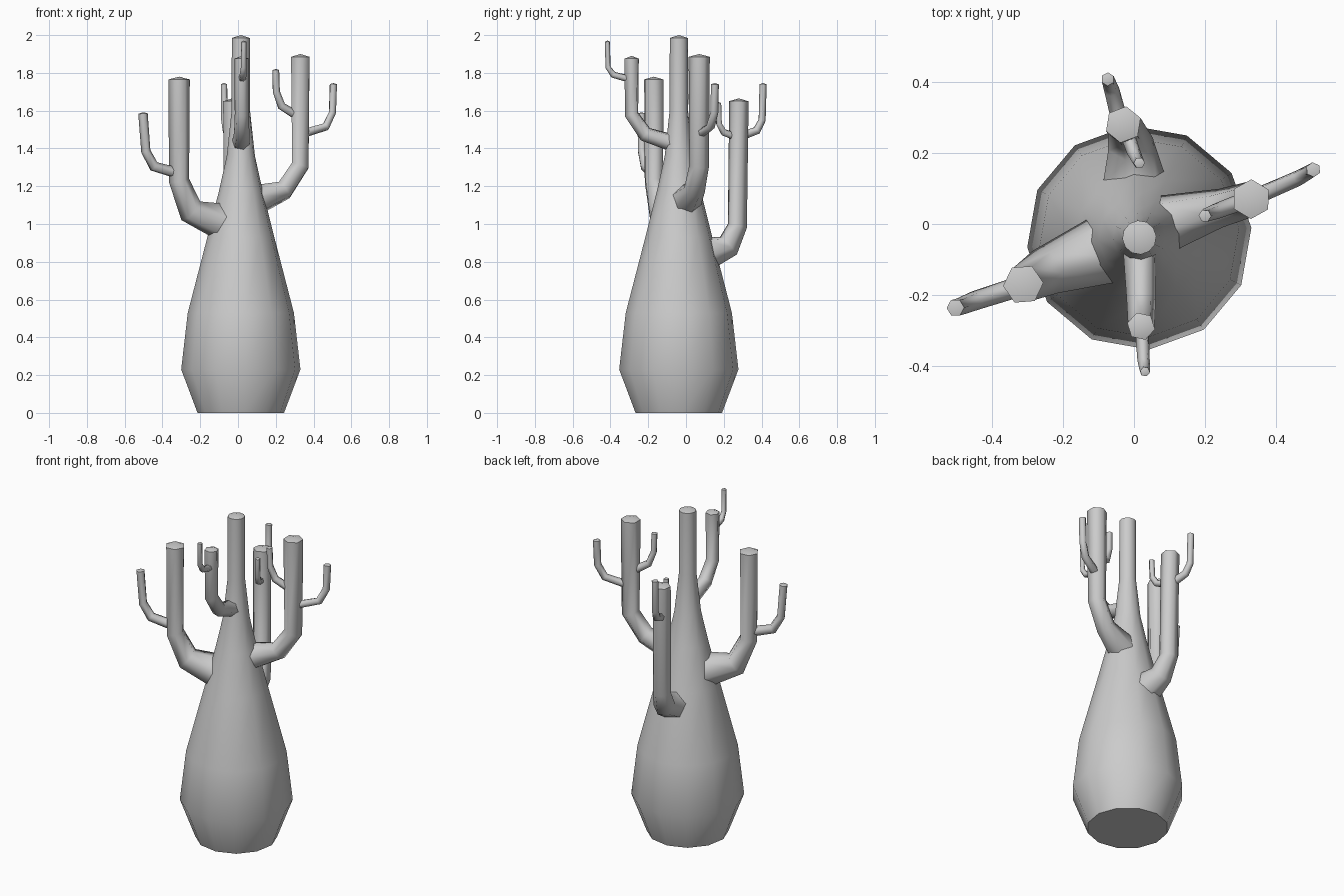
import bpy, bmesh, math
from mathutils import Vector

if "Cube" in bpy.data.objects:
    bpy.data.objects.remove(bpy.data.objects["Cube"])


def tube(name, pts, sides, phase=0.0, dome=0.015, base_cap=False):
    """Sweep a polygon along (x, y, z, radius) points, closing the end with a low point."""
    bm = bmesh.new()
    P = [Vector(p[:3]) for p in pts]
    seg = [(b - a).normalized() for a, b in zip(P, P[1:])]
    tang = [seg[0]] + [(a + b).normalized() for a, b in zip(seg, seg[1:])] + [seg[-1]]
    u = tang[0].orthogonal().normalized()
    if abs(tang[0].z) > 0.99:
        u = Vector((1, 0, 0))
    rings = []
    for i, (c, t) in enumerate(zip(P, tang)):
        if i:
            u = tang[i - 1].rotation_difference(t) @ u
        v = t.cross(u)
        ring = []
        for k in range(sides):
            a = phase + 2 * math.pi * k / sides
            ring.append(bm.verts.new(c + pts[i][3] * (math.cos(a) * u + math.sin(a) * v)))
        rings.append(ring)
    for r0, r1 in zip(rings, rings[1:]):
        for k in range(sides):
            n = (k + 1) % sides
            bm.faces.new((r0[k], r0[n], r1[n], r1[k]))
    tip = bm.verts.new(P[-1] + tang[-1] * dome)
    for k in range(sides):
        bm.faces.new((rings[-1][k], rings[-1][(k + 1) % sides], tip))
    if base_cap:
        bm.faces.new(rings[0][::-1])
    me = bpy.data.meshes.new(name)
    bm.to_mesh(me)
    bm.free()
    ob = bpy.data.objects.new(name, me)
    bpy.context.collection.objects.link(ob)
    bpy.ops.object.select_all(action='DESELECT')
    ob.select_set(True)
    bpy.context.view_layer.objects.active = ob
    bpy.ops.object.shade_smooth_by_angle(angle=math.radians(62))
    return ob


# Swollen trunk tapering to a thin neck
profile = [(0, .23), (.23, .317), (.53, .282), (.93, .178), (1.18, .115),
           (1.36, .075), (1.6, .049), (1.985, .048)]
tube("trunk", [(.015, -.038, z, r) for z, r in profile], 12, math.radians(5), base_cap=True)

# Main branches: out from the trunk, then straight up
branches = {
    "right_branch": [(.09, 0, 1.125, .085), (.245, .045, 1.18, .056),
                     (.33, .07, 1.31, .052), (.33, .07, 1.885, .056)],
    "left_branch": [(-.09, -.075, 1.015, .10), (-.25, -.135, 1.07, .070),
                    (-.312, -.17, 1.23, .054), (-.312, -.17, 1.765, .057)],
    "front_branch": [(.015, -.06, 1.425, .048), (.02, -.215, 1.475, .042),
                     (.02, -.288, 1.58, .038), (.02, -.288, 1.875, .040)],
    "back_branch": [(.0, .12, .85, .092), (-.01, .225, .885, .066),
                    (-.025, .272, .99, .052), (-.03, .28, 1.65, .052)],
}
for name, pts in branches.items():
    tube(name, pts, 6)

# Thin side twigs
twigs = {
    "right_outer_twig": [(.35, .08, 1.48, .024), (.465, .13, 1.515, .023),
                         (.50, .15, 1.59, .021), (.505, .153, 1.74, .021)],
    "right_inner_twig": [(.31, .065, 1.575, .024), (.23, .035, 1.625, .022),
                         (.203, .025, 1.70, .019), (.20, .023, 1.815, .018)],
    "left_twig": [(-.32, -.175, 1.27, .030), (-.445, -.215, 1.305, .028),
                  (-.488, -.232, 1.385, .025), (-.503, -.236, 1.585, .025)],
    "front_twig": [(.022, -.29, 1.765, .020), (.027, -.385, 1.79, .018),
                   (.03, -.413, 1.83, .015), (.031, -.416, 1.965, .014)],
    "back_outer_twig": [(-.04, .29, 1.465, .024), (-.062, .375, 1.495, .022),
                        (-.072, .403, 1.55, .019), (-.074, .408, 1.74, .019)],
    "back_inner_twig": [(-.025, .27, 1.46, .022), (.0, .20, 1.485, .020),
                        (.012, .175, 1.53, .017), (.015, .172, 1.64, .016)],
}
for name, pts in twigs.items():
    tube(name, pts, 6, dome=.006)
